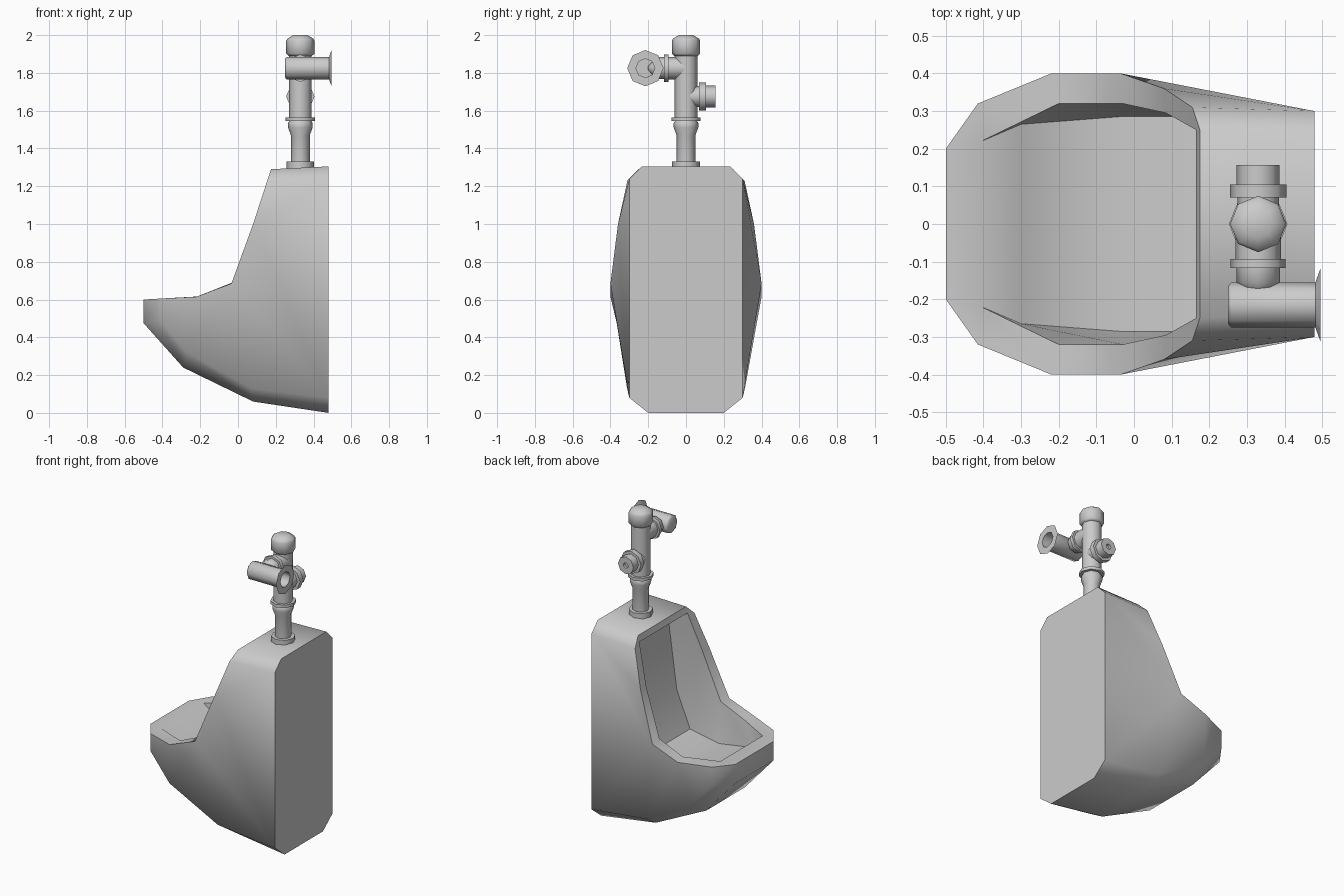
import bpy, math
from mathutils import Vector

if "Cube" in bpy.data.objects:
    bpy.data.objects.remove(bpy.data.objects["Cube"])


def make(name, verts, faces, angle):
    me = bpy.data.meshes.new(name)
    me.from_pydata(verts, [], faces)
    ob = bpy.data.objects.new(name, me)
    bpy.context.collection.objects.link(ob)
    bpy.ops.object.select_all(action='DESELECT')
    ob.select_set(True)
    bpy.context.view_layer.objects.active = ob
    bpy.ops.object.mode_set(mode='EDIT')
    bpy.ops.mesh.select_all(action='SELECT')
    bpy.ops.mesh.normals_make_consistent(inside=False)
    bpy.ops.object.mode_set(mode='OBJECT')
    bpy.ops.object.shade_smooth_by_angle(angle=math.radians(angle))
    return ob


def lathe(name, origin, axis, profile, n=8, angle=50):
    """Revolve (radius, distance) pairs around an axis through origin."""
    rot = Vector((0, 0, 1)).rotation_difference(Vector(axis))
    verts, faces = [], []
    for r, h in profile:
        for i in range(n):
            a = 2 * math.pi * i / n
            verts.append(rot @ Vector((r * math.cos(a), r * math.sin(a), h)) + Vector(origin))
    for k in range(len(profile) - 1):
        for i in range(n):
            j = (i + 1) % n
            faces.append((k * n + i, k * n + j, (k + 1) * n + j, (k + 1) * n + i))
    last = (len(profile) - 1) * n
    faces += [tuple(range(n)), tuple(range(last, last + n))]
    return make(name, verts, faces, angle)


# Ceramic body: points of the +y half, mirrored below
P = {
    # outer rim
    'o0': (-.5, .2, .6), 'o1': (-.415, .32, .605), 'o2': (-.22, .4, .615), 'o3': (-.035, .4, .685),
    'o4': (.08, .36, 1.0), 'o5': (.155, .31, 1.23), 'o6': (.175, .25, 1.29),
    # inner rim
    'r0': (-.405, .22, .603), 'r1': (-.2, .32, .617), 'r2': (-.03, .32, .69),
    'r3': (.085, .295, 1.0), 'r4': (.165, .25, 1.25),
    # basin floor and back wall
    'f1': (-.3, .265, .48), 'f2': (-.04, .285, .43), 'f3': (.17, .285, .47),
    'f4': (.27, .29, .70), 'f5': (.31, .25, 1.22),
    # underside and its chamfer
    'b0': (-.5, .2, .475), 'b1': (-.29, .2, .24), 'b2': (.08, .2, .06),
    'c0': (-.415, .32, .49), 'c1': (-.27, .33, .32), 'c2': (.07, .312, .13),
    # wall panel
    'k0': (.48, .2, 0), 'k1': (.48, .3, .08), 'k2': (.48, .3, 1.24), 'k3': (.48, .235, 1.305),
}
SIDE = """o0 o1 r0|o1 o2 r1 r0|o2 o3 r2 r1|o3 o4 r3 r2|o4 o5 r4 r3|o5 o6 r4
r0 r1 f1|r1 r2 f2 f1|r2 f3 f2|r2 r3 f4 f3|r3 r4 f5 f4
o0 o1 c0 b0|o1 o2 c1 c0|o2 o3 c2 c1|o3 k1 c2|o3 o4 k2 k1|o4 o5 k2|o5 o6 k3 k2
b0 c0 c1 b1|b1 c1 c2 b2|b2 c2 k1 k0"""
# Chain of edges joined straight across to their mirror image
ACROSS = "o0 b0 b1 b2 k0 k1 k2 k3 o6 r4 f5 f4 f3 f2 f1 r0 o0".split()

idx = {k: i for i, k in enumerate(P)}
N = len(P)
verts = list(P.values()) + [(x, -y, z) for x, y, z in P.values()]
faces = []
for f in SIDE.replace("\n", "|").split("|"):
    ids = [idx[k] for k in f.split()]
    faces += [ids, [i + N for i in reversed(ids)]]
for a, b in zip(ACROSS, ACROSS[1:]):
    a, b = idx[a], idx[b]
    faces.append([a, b, b + N, a + N])
make("urinal_body", verts, faces, 52)

# Vertical flush pipe and valve
X = .33
lathe("base_nut", (X, 0, 1.295), (0, 0, 1), [(.073, 0), (.073, .035)])
lathe("flush_pipe", (X, 0, 1.3), (0, 0, 1),
      [(.05, 0), (.05, .17), (.065, .21), (.065, .235), (.055, .25)])
lathe("pipe_collar", (X, 0, 1.545), (0, 0, 1), [(.078, 0), (.078, .02)])
lathe("valve_body", (X, 0, 1.555), (0, 0, 1), [(.06, 0), (.06, .34)])
lathe("valve_cap", (X, 0, 1.89), (0, 0, 1),
      [(.062, 0), (.075, .012), (.075, .08), (.068, .092), (.038, .11)])

# Rear stub outlet on +y
lathe("stub_neck", (X, 0, 1.675), (0, 1, 0), [(.055, .02), (.055, .08)])
lathe("stub_nut", (X, 0, 1.675), (0, 1, 0), [(.075, .07), (.075, .105)])
lathe("stub_end", (X, 0, 1.675), (0, 1, 0),
      [(.057, .1), (.057, .157), (.018, .157), (.018, .14)])

# Supply branch on -y
lathe("branch_neck", (X, 0, 1.825), (0, -1, 0), [(.06, 0), (.06, .1)])
lathe("branch_nut", (X, 0, 1.825), (0, -1, 0), [(.073, .093), (.073, .117)])
lathe("branch_pipe", (X, 0, 1.825), (0, -1, 0), [(.058, .11), (.058, .155), (.01, .2)])

# Supply pipe along x, open at the wall flange
lathe("supply_pipe", (.25, -.215, 1.825), (1, 0, 0),
      [(.05, 0), (.06, .008), (.06, .232), (.096, .245), (.05, .245), (.05, .06)])
